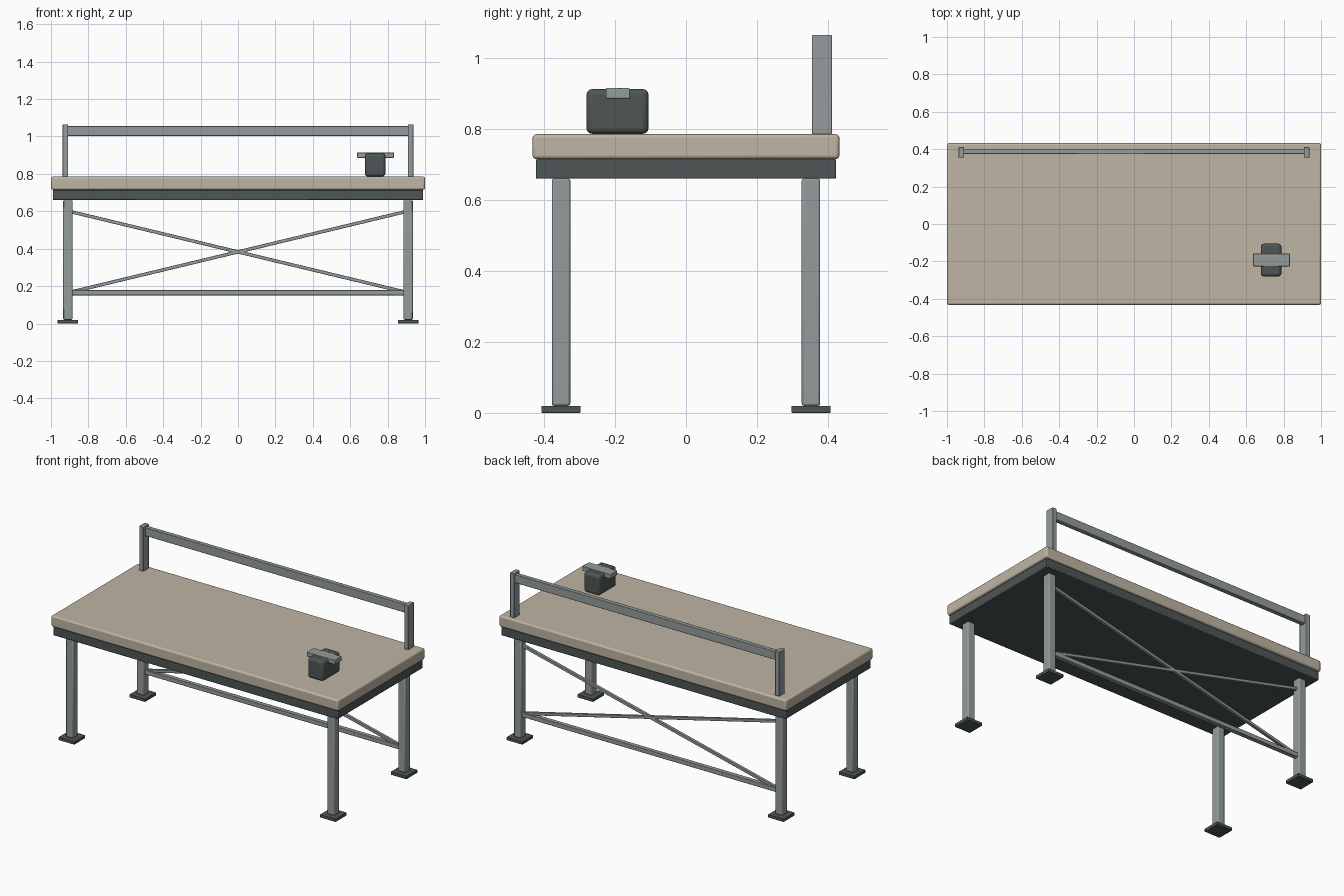
import bpy
import math

default = bpy.data.objects.get("Cube")
if default:
    bpy.data.objects.remove(default, do_unlink=True)


def material(name, rgb):
    mat = bpy.data.materials.new(name)
    mat.use_nodes = True
    mat.diffuse_color = (*rgb, 1)
    mat.node_tree.nodes["Principled BSDF"].inputs["Base Color"].default_value = (*rgb, 1)
    return mat


steel = material("grey steel", (0.30, 0.33, 0.33))
dark = material("dark grey metal", (0.075, 0.092, 0.09))
wood = material("pale wood", (0.52, 0.46, 0.37))


def box(name, centre, size, mat, bevel=0.003, tilt=0.0, segments=2):
    """Bevelled box; tilt turns it about the y axis."""
    bpy.ops.mesh.primitive_cube_add(size=1, location=centre)
    obj = bpy.context.object
    obj.name = name
    obj.scale = size
    bpy.ops.object.transform_apply(location=False, rotation=False, scale=True)
    obj.rotation_euler.y = tilt
    obj.data.materials.append(mat)
    mod = obj.modifiers.new("Soft edges", 'BEVEL')
    mod.width = bevel
    mod.segments = segments
    bpy.ops.object.shade_smooth_by_angle(angle=math.radians(35))
    return obj


# Worktop and the frame beneath it
box("worktop", (0, 0, 0.75), (2, 0.864, 0.07), wood, 0.01, segments=3)
box("under_frame", (0, 0, 0.687), (1.98, 0.846, 0.055), dark, 0.004)

# Legs with foot plates
for x, side in ((-0.91, "right"), (0.91, "left")):
    for y, end in ((-0.352, "front"), (0.352, "back")):
        box(f"{end}_{side}_leg", (x, y, 0.34), (0.05, 0.052, 0.64), steel, 0.006)
        box(f"{end}_{side}_foot", (x, y, 0.01), (0.11, 0.11, 0.02), dark)
    # Upright post at the back of the worktop
    box(f"{side}_rail_post", (x * 1.014, 0.383, 0.925), (0.03, 0.056, 0.28), steel)

# Horizontal rails
box("upper_rail", (0, 0.388, 1.029), (1.83, 0.028, 0.053), steel)
box("lower_rail", (0, 0.352, 0.165), (1.79, 0.028, 0.028), steel)

# Crossed braces between the back legs
run, rise = 1.79, 0.43
for sign, name in ((1, "falling_brace"), (-1, "rising_brace")):
    box(name, (0, 0.352, 0.383), (math.hypot(run, rise), 0.018, 0.018), steel,
        0.002, sign * math.atan2(rise, run))

# Vise body and the bar across its top
box("vise_body", (0.733, -0.193, 0.849), (0.11, 0.175, 0.126), dark, 0.016, segments=3)
box("vise_bar", (0.735, -0.192, 0.9), (0.197, 0.068, 0.029), steel)
